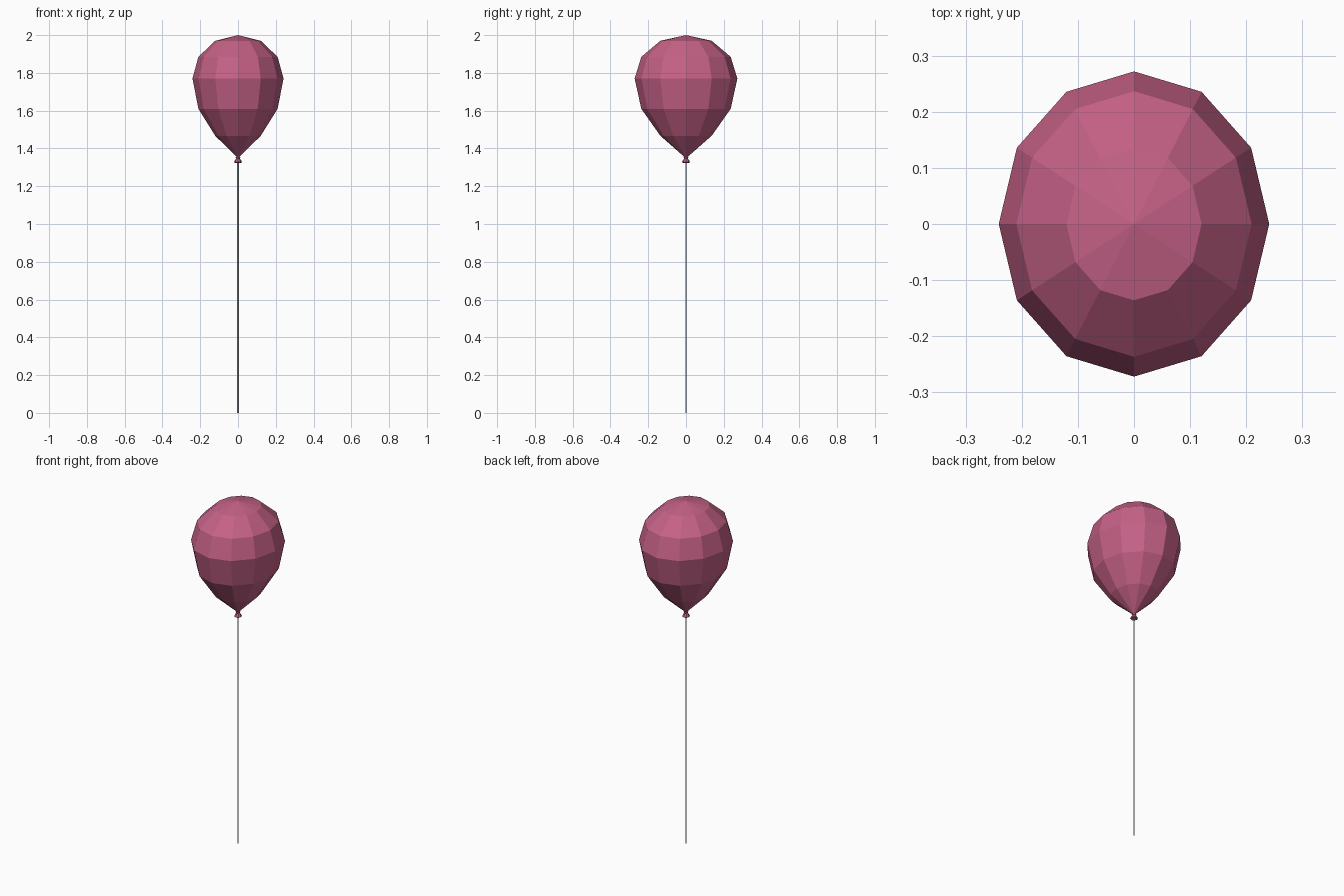
import bpy, bmesh
from math import sin, cos, pi

if "Cube" in bpy.data.objects:
    bpy.data.objects.remove(bpy.data.objects["Cube"])

pink = bpy.data.materials.new("pink_rubber")
pink.diffuse_color = (0.56, 0.12, 0.24, 1)
pink.use_nodes = True
pink.node_tree.nodes["Principled BSDF"].inputs["Base Color"].default_value = pink.diffuse_color


def lathe(name, profile, sides, rx, ry, mat=None):
    """Elliptical lathe: profile is (radius fraction, z); fraction 0 makes a pole."""
    bm = bmesh.new()
    rings = []
    for f, z in profile:
        if f == 0:
            rings.append([bm.verts.new((0, 0, z))] * sides)
        else:
            rings.append([bm.verts.new((rx * f * cos(2 * pi * i / sides),
                                        ry * f * sin(2 * pi * i / sides), z))
                          for i in range(sides)])
    for a, b in zip(rings, rings[1:]):
        for i in range(sides):
            j = (i + 1) % sides
            corners = list(dict.fromkeys((a[i], a[j], b[j], b[i])))
            bm.faces.new(corners)
    bmesh.ops.recalc_face_normals(bm, faces=bm.faces)
    me = bpy.data.meshes.new(name)
    bm.to_mesh(me)
    bm.free()
    ob = bpy.data.objects.new(name, me)
    bpy.context.collection.objects.link(ob)
    if mat:
        me.materials.append(mat)
    return ob


# Balloon body, tapering to the neck
lathe("balloon", [(0, 1.352), (0.03, 1.355), (0.5, 1.467), (0.87, 1.61), (1, 1.77),
                  (0.87, 1.885), (0.5, 1.97), (0, 2.0)], 12, 0.241, 0.272, pink)

# Flared knot under the neck
lathe("knot", [(0, 1.333), (0.8, 1.324), (1, 1.328), (0.5, 1.347),
               (0.6, 1.354), (0, 1.36)], 8, 0.021, 0.021, pink)

# Thin string
lathe("string", [(0, 0), (1, 0), (1, 1.335), (0, 1.335)], 6, 0.004, 0.004)
